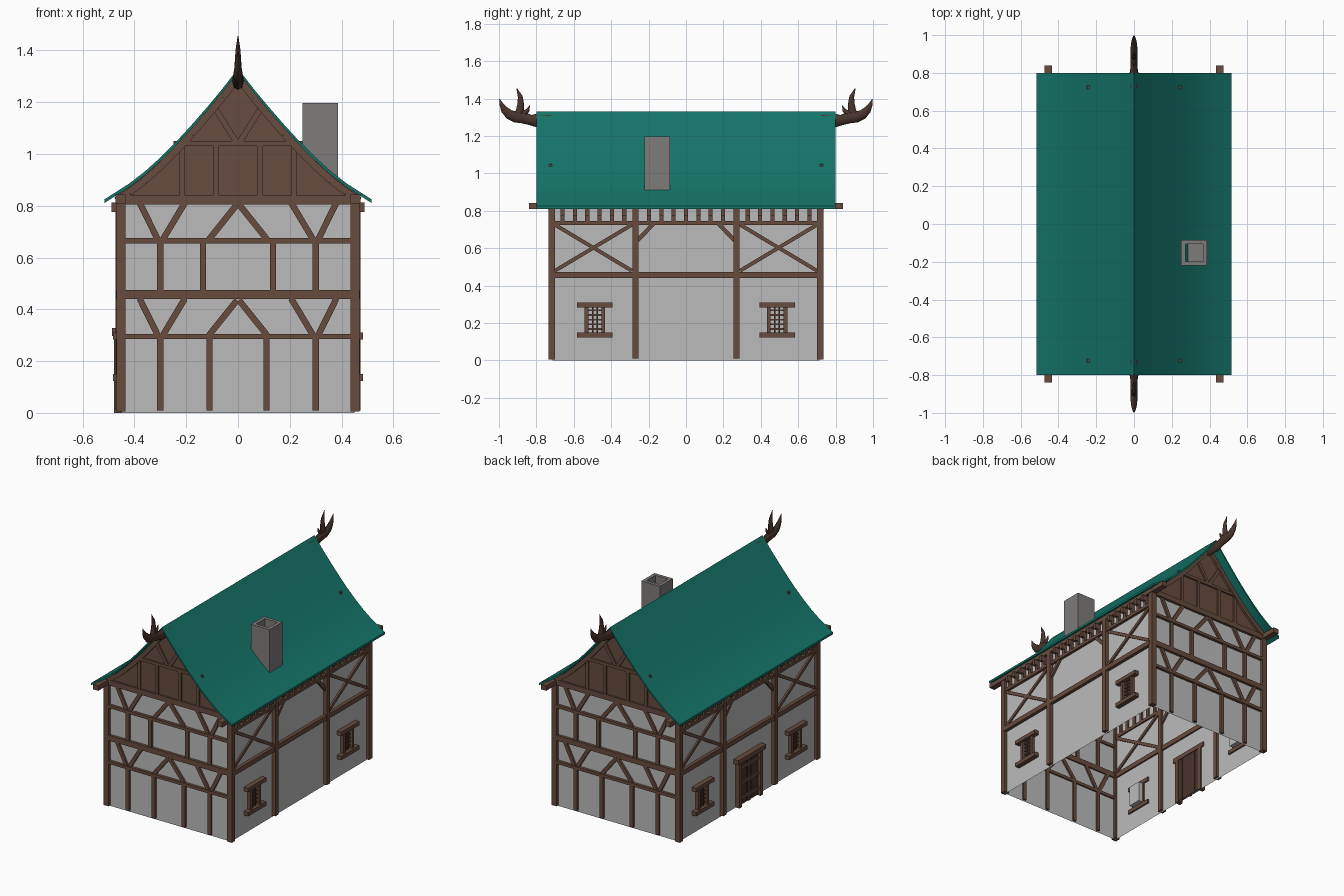
import bpy, bmesh, math
from mathutils import Vector

if "Cube" in bpy.data.objects:
    bpy.data.objects.remove(bpy.data.objects["Cube"])


def material(name, rgb):
    m = bpy.data.materials.new(name)
    m.diffuse_color = (*rgb, 1)
    m.use_nodes = True
    m.node_tree.nodes["Principled BSDF"].inputs["Base Color"].default_value = m.diffuse_color
    return m


PLASTER = material("plaster", (0.50, 0.50, 0.50))
TIMBER = material("brown timber", (0.135, 0.072, 0.050))
DARK = material("dark timber", (0.065, 0.034, 0.025))
GREEN = material("green roof", (0.007, 0.175, 0.138))
STONE = material("chimney stone", (0.21, 0.20, 0.195))

# Each wall has its own frame: u along the wall, v up, d outwards
FRONT = lambda u, v, d: (u, -d, v)
BACK = lambda u, v, d: (-u, d, v)
RIGHT = lambda u, v, d: (d, u, v)
LEFT = lambda u, v, d: (-d, -u, v)


def finish(name, bm, mat, smooth=None):
    bmesh.ops.recalc_face_normals(bm, faces=bm.faces)
    me = bpy.data.meshes.new(name)
    bm.to_mesh(me)
    bm.free()
    me.materials.append(mat)
    ob = bpy.data.objects.new(name, me)
    bpy.context.collection.objects.link(ob)
    if smooth:
        bpy.ops.object.select_all(action='DESELECT')
        ob.select_set(True)
        bpy.context.view_layer.objects.active = ob
        bpy.ops.object.shade_smooth_by_angle(angle=math.radians(smooth))
    return ob


def loft(bm, rings, caps=True):
    rings = [[bm.verts.new(p) for p in r] for r in rings]
    n = len(rings[0])
    for a, b in zip(rings, rings[1:]):
        for i in range(n):
            bm.faces.new((a[i], a[(i + 1) % n], b[(i + 1) % n], b[i]))
    if caps:
        bm.faces.new(rings[0])
        bm.faces.new(rings[-1])


def bar(bm, side, a, b, w, d0, d1):
    """Straight timber from a to b in wall coordinates."""
    a, b = Vector(a), Vector(b)
    t = (b - a).normalized()
    n = Vector((-t.y, t.x)) * w / 2
    quad = (a - n, b - n, b + n, a + n)
    loft(bm, [[side(p.x, p.y, d) for p in quad] for d in (d0, d1)])


def mirrored(bm, side, a, b, w, d0, d1):
    for s in (-1, 1):
        bar(bm, side, (s * a[0], a[1]), (s * b[0], b[1]), w, d0, d1)


# Plaster walls: an open shell
bm = bmesh.new()
loft(bm, [[(x, y, z) for x, y in ((-.45, -.715), (.45, -.715), (.45, .715), (-.45, .715))]
          for z in (0, .84)], caps=False)
finish("walls", bm, PLASTER)

# Corner posts and long eave beams
bm = bmesh.new()
for s in (FRONT, BACK):
    mirrored(bm, s, (.452, .005), (.452, .83), .036, .70, .736)
finish("corner_posts", bm, TIMBER)
bm = bmesh.new()
for s in (RIGHT, LEFT):
    bar(bm, s, (-.84, .826), (.84, .826), .033, .435, .474)
finish("eave_beams", bm, TIMBER)

# Roof: swept profile, concave on both slopes
half = [(0, 1.33), (.06, 1.252), (.12, 1.18), (.18, 1.111), (.24, 1.046),
        (.30, .986), (.36, .932), (.42, .886), (.47, .854), (.515, .825)]
top = [(-x, z) for x, z in half[:0:-1]] + half
bm = bmesh.new()
section = top + [(x, z - .014) for x, z in reversed(top)]
loft(bm, [[(x, y, z) for x, z in section] for y in (-.8, .8)])
finish("roof", bm, GREEN, 25)

# Gable panels and gable framing
for name, s in (("front", FRONT), ("back", BACK)):
    bm = bmesh.new()
    outline = [(-.47, .81)] + [(x, z - .008) for x, z in top[1:-1]] + [(.47, .81)]
    loft(bm, [[s(x, z, d) for x, z in outline] for d in (.712, .722)])
    finish(name + "_gable_panel", bm, TIMBER)

    bm = bmesh.new()
    inner = [(x, z - .034) for x, z in half[:-1]]
    for a, b in zip(inner, inner[1:]):
        mirrored(bm, s, a, b, .028, .716, .738)
    bar(bm, s, (-.25, 1.04), (.25, 1.04), .02, .716, .733)
    for x in (.085, .215):
        mirrored(bm, s, (x, .84), (x, 1.03), .022, .716, .731)
    mirrored(bm, s, (.006, 1.045), (.09, 1.18), .022, .716, .731)
    finish(name + "_gable_framing", bm, TIMBER)

    # Wall timbers below the gable
    bm = bmesh.new()
    for z, w in ((.295, .02), (.457, .035), (.665, .02), (.823, .035)):
        bar(bm, s, (-.44, z), (.44, z), w, .705, .733)
    for x in (.11, .30):
        mirrored(bm, s, (x, .01), (x, .29), .024, .705, .729)
    for x in (.135, .30):
        mirrored(bm, s, (x, .47), (x, .66), .024, .705, .729)
    for z in (.30, .67):
        mirrored(bm, s, (.31, z), (.38, z + .142), .024, .705, .728)
        mirrored(bm, s, (.29, z), (.205, z + .142), .024, .705, .728)
        mirrored(bm, s, (.112, z), (.004, z + .135), .024, .705, .728)
    finish(name + "_wall_timbers", bm, TIMBER)

for name, s in (("right", RIGHT), ("left", LEFT)):
    # Long wall framing
    bm = bmesh.new()
    mirrored(bm, s, (.27, .01), (.27, .82), .032, .435, .474)
    bar(bm, s, (-.71, .456), (.71, .456), .032, .44, .472)
    bar(bm, s, (-.71, .735), (.71, .735), .02, .44, .468)
    mirrored(bm, s, (.29, .48), (.70, .725), .02, .44, .462)
    mirrored(bm, s, (.29, .725), (.70, .48), .02, .44, .460)
    mirrored(bm, s, (.265, .635), (.175, .73), .022, .44, .464)
    finish(name + "_wall_timbers", bm, TIMBER)

    # Little rafter brackets under the eaves
    bm = bmesh.new()
    for i in range(-10, 11):
        u = i * .066
        if abs(abs(u) - .27) > .02:
            bar(bm, s, (u, .775), (u, .812), .022, .44, .488)
            bar(bm, s, (u, .745), (u, .775), .022, .44, .468)
    finish(name + "_eave_brackets", bm, TIMBER)

    # Windows: sill, lintel, jambs, recess box and lattice
    frame, lattice, recess = bmesh.new(), bmesh.new(), bmesh.new()
    for c in (-.487, .487):
        for z in (.137, .297):
            bar(frame, s, (c - .095, z), (c + .095, z), .026, .44, .482)
        for k in (-1, 1):
            bar(frame, s, (c + k * .045, .14), (c + k * .045, .295), .02, .44, .472)
        for k in (-.012, .012):
            bar(lattice, s, (c + k, .15), (c + k, .285), .008, .445, .460)
        for j in range(5):
            z = .168 + j * .025
            bar(lattice, s, (c - .04, z), (c + .04, z), .009, .445, .458)
        bar(recess, s, (c, .15), (c, .285), .09, .41, .449)
    finish(name + "_window_frames", frame, TIMBER)
    finish(name + "_window_lattices", lattice, DARK)
    finish(name + "_window_recesses", recess, PLASTER)

# Door in the middle of the left wall
bm = bmesh.new()
mirrored(bm, LEFT, (.11, .0), (.11, .30), .026, .44, .478)
bar(bm, LEFT, (-.145, .312), (.145, .312), .03, .44, .486)
finish("door_frame", bm, TIMBER)
bm = bmesh.new()
for i in range(5):
    u = (i - 2) * .04
    bar(bm, LEFT, (u, .005), (u, .30), .037, .445, .460)
finish("door_planks", bm, DARK)
bm = bmesh.new()
for z in (.05, .15, .25):
    bar(bm, LEFT, (-.098, z), (.098, z), .02, .455, .468)
bar(bm, LEFT, (0, .005), (0, .30), .018, .455, .466)
finish("door_battens", bm, TIMBER)

# Hollow chimney
bm = bmesh.new()
cx, cy = .318, -.153


def square(h, z):
    return [(cx + i * h, cy + j * h, z) for i, j in ((-1, -1), (1, -1), (1, 1), (-1, 1))]


loft(bm, [square(.068, .88), square(.068, 1.197), square(.046, 1.197), square(.046, 1.0)])
finish("chimney", bm, STONE)


# Horned ridge finials: tapered eight-sided horns of (y, z, radius)
def horn(bm, sign, pts):
    rings = []
    for i, (y, z, r) in enumerate(pts):
        p, q = pts[max(i - 1, 0)], pts[min(i + 1, len(pts) - 1)]
        t = Vector((q[0] - p[0], q[1] - p[1])).normalized()
        ring = []
        for k in range(8):
            a = k * math.tau / 8
            o = r * math.sin(a)
            ring.append((r * .65 * math.cos(a), sign * (y - t.y * o), z + t.x * o))
        rings.append(ring)
    loft(bm, rings)


for name, sign in (("front", -1), ("back", 1)):
    bm = bmesh.new()
    horn(bm, sign, [(.72, 1.285, .036), (.80, 1.283, .036), (.83, 1.285, .028), (.87, 1.297, .03),
                    (.91, 1.302, .03), (.945, 1.315, .026), (.97, 1.34, .02),
                    (.985, 1.365, .012), (.997, 1.397, .002)])
    horn(bm, sign, [(.90, 1.30, .026), (.888, 1.335, .021), (.884, 1.37, .018),
                    (.886, 1.41, .013), (.905, 1.455, .002)])
    horn(bm, sign, [(.89, 1.31, .02), (.863, 1.322, .016), (.846, 1.338, .010), (.836, 1.362, .002)])
    finish(name + "_ridge_finial", bm, DARK, 50)
